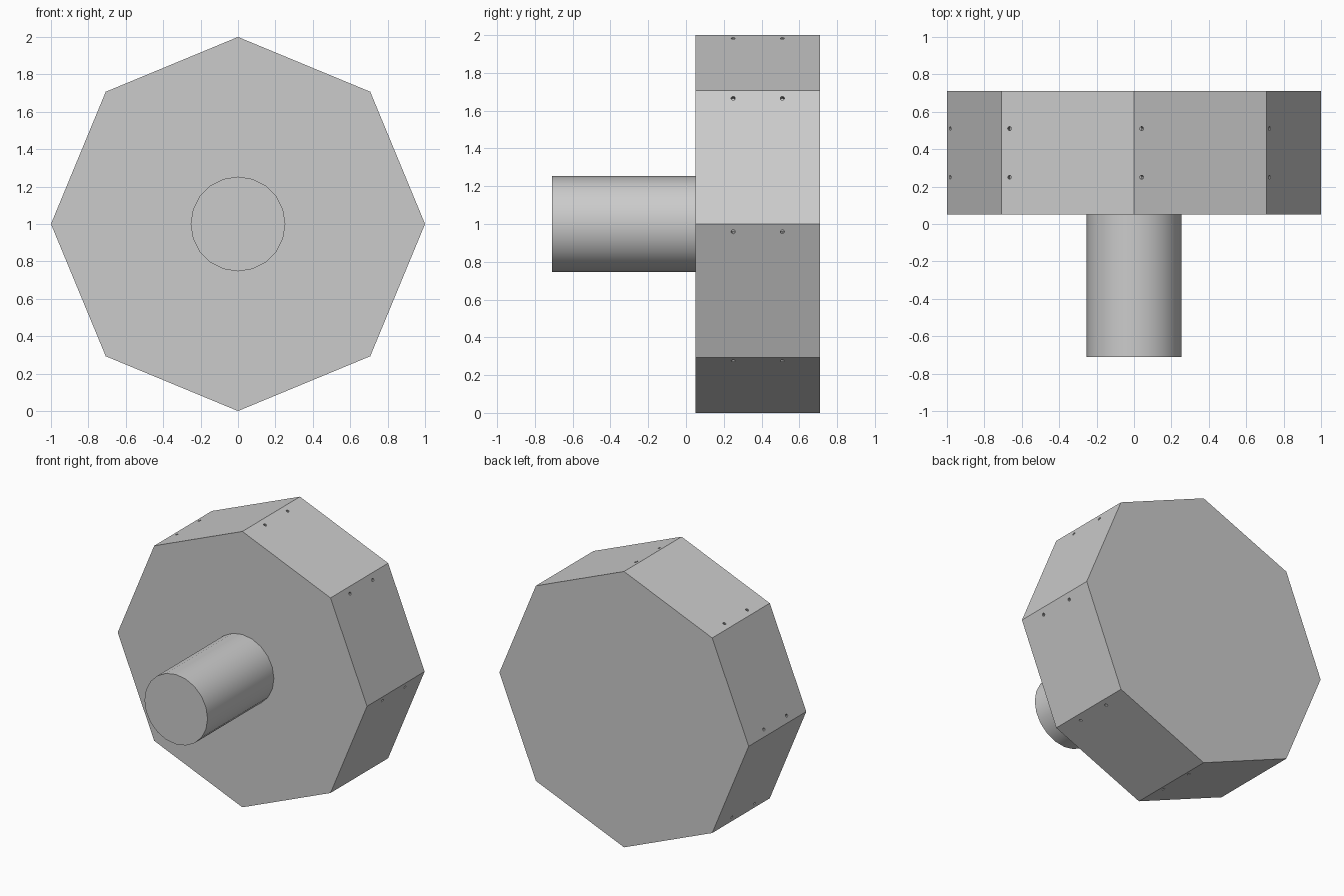
import bpy
import bmesh
from math import pi, cos, sin
from mathutils import Matrix, Vector

default = bpy.data.objects.get("Cube")
if default:
    bpy.data.objects.remove(default, do_unlink=True)

SIDES = 8
CENTRE = Vector((0, 0, 1))
BODY_FRONT, BODY_BACK, SHAFT_FRONT = 0.05, 0.71, -0.71

grey = bpy.data.materials.new("light_grey")
grey.use_nodes = True
grey.diffuse_color = (0.6, 0.6, 0.6, 1)
grey.node_tree.nodes["Principled BSDF"].inputs["Base Color"].default_value = (0.6, 0.6, 0.6, 1)


def add_object(name, bm):
    mesh = bpy.data.meshes.new(name)
    bmesh.ops.recalc_face_normals(bm, faces=bm.faces)
    bm.to_mesh(mesh)
    bm.free()
    mesh.materials.append(grey)
    obj = bpy.data.objects.new(name, mesh)
    bpy.context.collection.objects.link(obj)
    return obj


def add_cylinder(bm, radius, start, end, sides):
    """Capped cylinder between two points."""
    axis = end - start
    turn = axis.to_track_quat('Z', 'Y').to_matrix().to_4x4()
    bmesh.ops.create_cone(bm, cap_ends=True, segments=sides, radius1=radius, radius2=radius,
                          depth=axis.length, matrix=Matrix.Translation((start + end) / 2) @ turn)


def on_axis(y):
    return CENTRE + Vector((0, y, 0))


def corner(i):
    a = pi / 2 - i * 2 * pi / SIDES
    return CENTRE + Vector((cos(a), 0, sin(a)))


# Octagonal body: corner profile extruded backwards
bm = bmesh.new()
front = bm.faces.new([bm.verts.new(corner(i) + Vector((0, BODY_FRONT, 0))) for i in range(SIDES)])
result = bmesh.ops.extrude_face_region(bm, geom=[front], use_keep_orig=True)
moved = [v for v in result["geom"] if isinstance(v, bmesh.types.BMVert)]
bmesh.ops.translate(bm, verts=moved, vec=(0, BODY_BACK - BODY_FRONT, 0))
body = add_object("octagonal_body", bm)

# Pair of small pin holes near the leading corner of each side
bm = bmesh.new()
for i in range(SIDES):
    a, b = corner(i), corner(i + 1)
    along = (b - a).normalized()
    inward = (CENTRE - (a + b) / 2).normalized()
    for y in (0.25, 0.51):
        spot = a + along * 0.045 + Vector((0, y, 0))
        add_cylinder(bm, 0.011, spot - inward * 0.02, spot + inward * 0.03, 10)
cutter = add_object("pin_hole_cutter", bm)
cutter.hide_render = True

cut = body.modifiers.new("pin_holes", 'BOOLEAN')
cut.operation = 'DIFFERENCE'
cut.solver = 'EXACT'
cut.object = cutter
bpy.context.view_layer.objects.active = body
bpy.ops.object.modifier_apply(modifier=cut.name)
bpy.data.objects.remove(cutter, do_unlink=True)

# Round shaft at the front
bm = bmesh.new()
add_cylinder(bm, 0.253, on_axis(SHAFT_FRONT), on_axis(BODY_FRONT + 0.01), 20)
shaft = add_object("shaft", bm)
bpy.ops.object.select_all(action='DESELECT')
shaft.select_set(True)
bpy.context.view_layer.objects.active = shaft
bpy.ops.object.shade_smooth_by_angle(angle=pi / 6)
